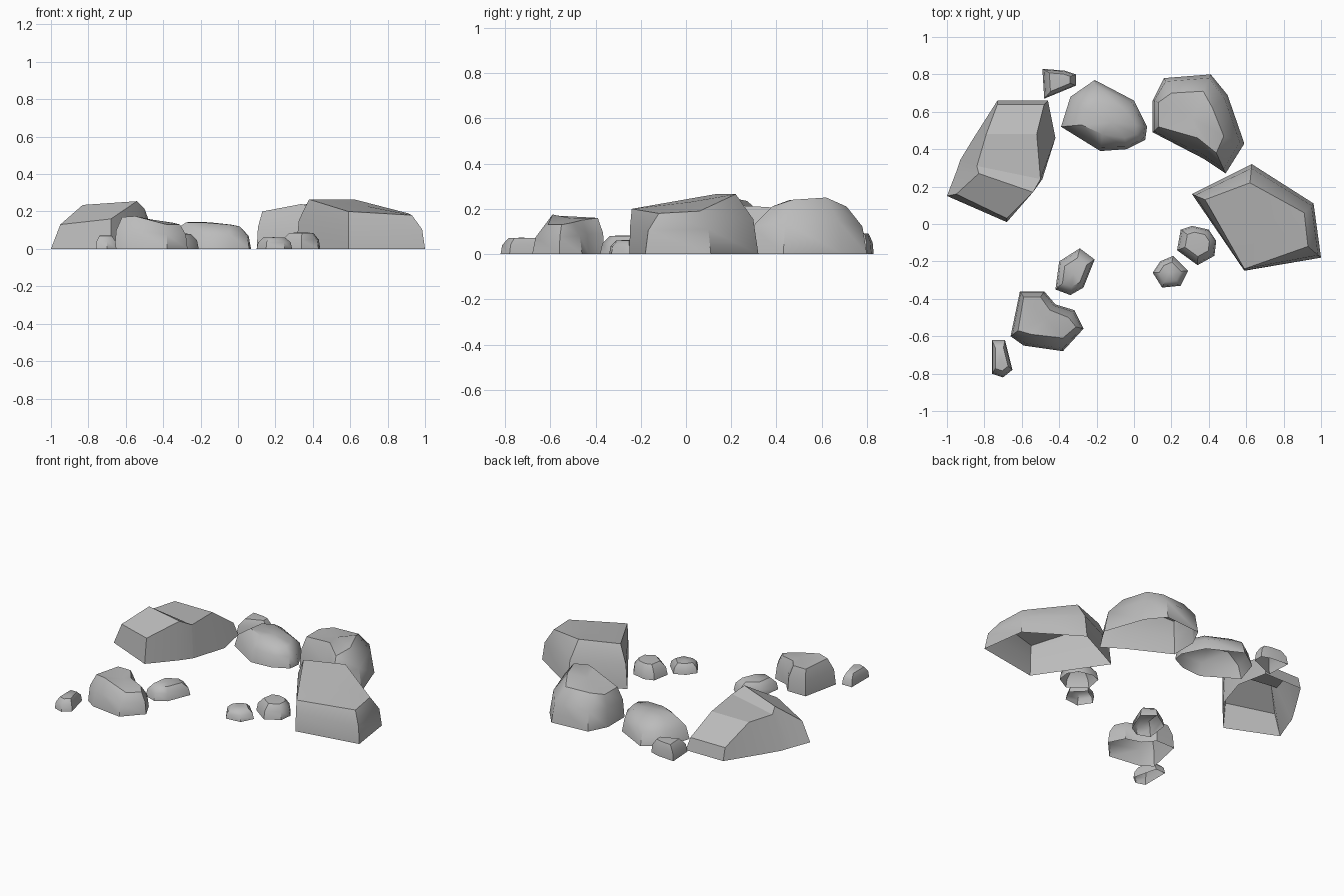
import bpy
import bmesh
import math
from mathutils import Vector

default_cube = bpy.data.objects.get("Cube")
if default_cube:
    bpy.data.objects.remove(default_cube, do_unlink=True)

# One stone colour for every rock
GREY = (0.5, 0.5, 0.5, 1.0)
stone_grey = bpy.data.materials.new("stone_grey")
stone_grey.use_nodes = True
stone_grey.diffuse_color = GREY
stone_grey.node_tree.nodes["Principled BSDF"].inputs["Base Color"].default_value = GREY


def finish(bm, name, sharp_angle):
    """Turn a bmesh into an object, smooth except across steep creases."""
    bmesh.ops.recalc_face_normals(bm, faces=bm.faces[:])
    for face in bm.faces:
        face.smooth = True
    for edge in bm.edges:
        edge.smooth = edge.calc_face_angle(0) < math.radians(sharp_angle)
    mesh = bpy.data.meshes.new(name)
    bm.to_mesh(mesh)
    bm.free()
    mesh.materials.append(stone_grey)
    rock = bpy.data.objects.new(name, mesh)
    bpy.context.collection.objects.link(rock)
    return rock


def bridge(bm, lower, upper, closed=True):
    """Join two rows of vertices with quads."""
    count = len(lower)
    for i in range(count if closed else count - 1):
        j = (i + 1) % count
        bm.faces.new((lower[i], lower[j], upper[j], upper[i]))


def boulder(name, outline, crown, sharp_angle=45, bulge=0.22):
    """Hollow rock: ground outline, swollen waist, crown ring and domed cap."""
    bm = bmesh.new()
    foot = [Vector((x, y, 0)) for x, y in outline]
    crown = [Vector(p) for p in crown]
    waist = []
    for low, high in zip(foot, crown):
        point = low.lerp(high, bulge)
        point.z = high.z * 0.58
        waist.append(point)
    rings = [[bm.verts.new(p) for p in ring] for ring in (foot, waist, crown)]
    for lower, upper in zip(rings, rings[1:]):
        bridge(bm, lower, upper)
    centre = sum(crown, Vector()) / len(crown)
    centre.z *= 1.04
    peak = bm.verts.new(centre)
    top = rings[-1]
    for i, vert in enumerate(top):
        bm.faces.new((vert, top[(i + 1) % len(top)], peak))
    return finish(bm, name, sharp_angle)


def pebble(name, outline, height, inset=0.62):
    """Small rock whose crown is the outline shrunk toward its middle."""
    cx = sum(p[0] for p in outline) / len(outline)
    cy = sum(p[1] for p in outline) / len(outline)
    crown = [(cx + (x - cx) * inset, cy + (y - cy) * inset, height) for x, y in outline]
    return boulder(name, outline, crown)


def stepped_block(name, sections, sharp_angle):
    """Hollow block lofted through open arches, closed at both ends."""
    bm = bmesh.new()
    rows = [[bm.verts.new(p) for p in section] for section in sections]
    for near, far in zip(rows, rows[1:]):
        bridge(bm, near, far, closed=False)
    bm.faces.new(rows[0])
    bm.faces.new(rows[-1])
    return finish(bm, name, sharp_angle)


# Large rocks
boulder(
    "large_left_boulder",
    [(.31, .16), (.63, .32), (.96, .11), (1, -.18), (.59, -.25)],
    [(.38, .13, .265), (.62, .22, .265), (.91, .06, .19),
     (.93, -.12, .18), (.59, -.24, .2)],
)
boulder(
    "back_left_boulder",
    [(.1, .49), (.1, .66), (.16, .78), (.41, .8),
     (.5, .69), (.59, .43), (.49, .27), (.37, .35)],
    [(.13, .52, .2), (.13, .65, .2), (.2, .7, .21), (.37, .71, .21),
     (.42, .62, .25), (.48, .47, .24), (.44, .38, .21), (.34, .46, .24)],
)
boulder(
    "back_middle_boulder",
    [(-.39, .52), (-.34, .68), (-.21, .77), (0, .66),
     (.07, .52), (.06, .45), (-.04, .4), (-.18, .39)],
    [(-.28, .53, .14), (-.26, .61, .145), (-.2, .65, .145), (-.04, .6, .13),
     (.01, .53, .12), (.01, .48, .12), (-.05, .46, .13), (-.17, .48, .14)],
)
boulder(
    "front_right_boulder",
    [(-.66, -.6), (-.61, -.36), (-.48, -.36), (-.42, -.43),
     (-.32, -.46), (-.27, -.56), (-.38, -.68), (-.59, -.65)],
    [(-.62, -.57, .17), (-.59, -.39, .16), (-.5, -.39, .16), (-.45, -.46, .15),
     (-.35, -.5, .14), (-.31, -.55, .13), (-.38, -.61, .13), (-.55, -.59, .175)],
)

# Angular block with a step down behind its ridge, listed front to back
stepped_block(
    "stepped_right_block",
    [
        [(-1, .15, 0), (-.95, .16, .13), (-.68, .03, .16), (-.68, .01, 0)],
        [(-.95, .28, 0), (-.83, .27, .235), (-.54, .17, .255), (-.54, .17, 0)],
        [(-.93, .34, 0), (-.84, .31, .2), (-.5, .24, .215), (-.49, .24, 0)],
        [(-.87, .44, 0), (-.79, .48, .2), (-.52, .48, .2), (-.42, .46, 0)],
        [(-.73, .66, 0), (-.73, .64, .08), (-.48, .64, .08), (-.46, .66, 0)],
    ],
    sharp_angle=28,
)

# Small scattered rocks
PEBBLES = {
    "front_centre_pebble": (.08, [(-.42, -.35), (-.4, -.2), (-.29, -.13),
                                  (-.21, -.19), (-.27, -.34), (-.34, -.38)]),
    "left_inner_pebble": (.085, [(.23, -.14), (.25, -.03), (.31, -.01), (.4, -.03),
                                 (.44, -.09), (.43, -.17), (.34, -.22)]),
    "left_outer_pebble": (.06, [(.1, -.26), (.14, -.2), (.21, -.17),
                                (.29, -.25), (.25, -.33), (.15, -.34)]),
    "front_corner_pebble": (.07, [(-.76, -.62), (-.69, -.62), (-.65, -.78),
                                  (-.7, -.82), (-.76, -.8)]),
    "back_corner_pebble": (.09, [(-.49, .83), (-.37, .82), (-.31, .8),
                                 (-.31, .74), (-.48, .67)]),
}
for pebble_name, (height, outline) in PEBBLES.items():
    pebble(pebble_name, outline, height)
